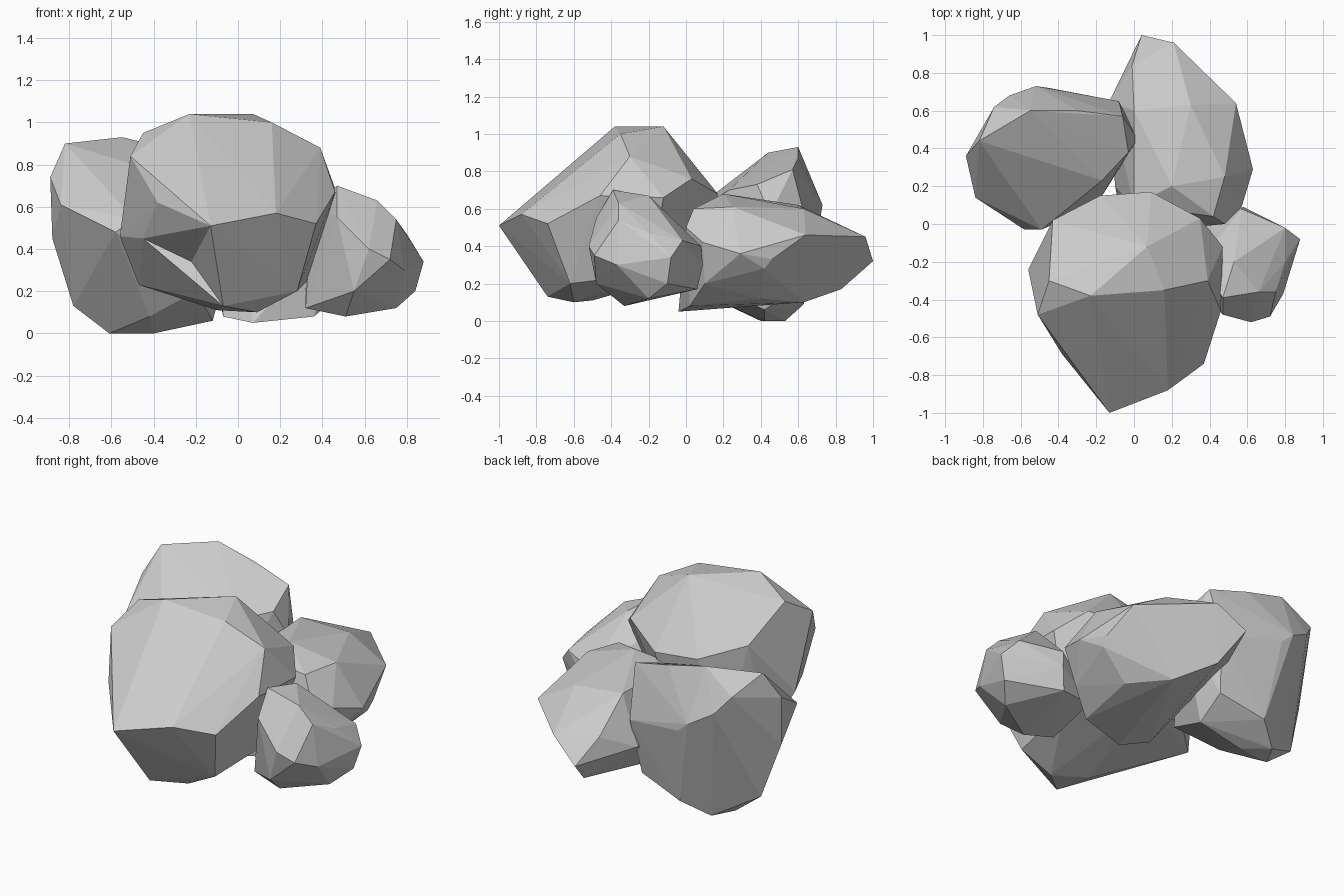
import bpy, bmesh
from mathutils import Vector


def rock(name, corners, dents=()):
    """Flat-faced boulder: hull around its corner points, with a few chipped facets."""
    bm = bmesh.new()
    for c in corners:
        bm.verts.new(c)
    bmesh.ops.convex_hull(bm, input=bm.verts)
    bmesh.ops.delete(bm, geom=[v for v in bm.verts if not v.link_faces], context='VERTS')
    # push the facet nearest to each chip inward to the chip point
    for d in dents:
        d = Vector(d)
        face = min(bm.faces, key=lambda f: (f.calc_center_median() - d).length)
        bmesh.ops.poke(bm, faces=[face])["verts"][0].co = d
    bmesh.ops.recalc_face_normals(bm, faces=bm.faces)
    mesh = bpy.data.meshes.new(name)
    bm.to_mesh(mesh)
    bm.free()
    obj = bpy.data.objects.new(name, mesh)
    bpy.context.collection.objects.link(obj)
    return obj


# Large boulder at the front, with a slanted face and pointed nose
rock("front_boulder", [
    (-.13, -1, .51), (.18, -.88, .57), (.37, -.74, .52), (-.38, -.69, .62),
    (-.51, -.48, .84), (-.45, -.3, .95), (-.23, -.38, 1.04), (.16, -.35, 1.0),
    (.07, -.12, 1.04), (.39, -.3, .88), (.46, -.46, .67), (.47, -.12, .66),
    (.35, .03, .76), (.09, .17, .68), (-.18, .15, .7), (-.43, .02, .8),
    (-.56, -.24, .46), (-.45, -.47, .45), (-.47, -.1, .23), (-.07, -.74, .13),
    (.09, -.6, .1), (-.1, -.5, .11), (.28, -.62, .2), (.33, -.2, .25),
    (0, .1, .28), (-.3, .05, .28),
], dents=[(-.22, -.6, .34)])

# Left boulder with a big sloping top facet
rock("left_boulder", [
    (-.55, .6, .93), (-.3, .6, .87), (-.06, .57, .81), (-.82, .44, .9),
    (-.03, .38, .73), (-.17, .23, .7), (-.49, -.03, .54), (-.58, -.03, .48),
    (-.84, .14, .61), (-.89, .36, .74), (-.88, .35, .45), (-.74, .62, .8),
    (-.66, .68, .7), (-.52, .73, .62), (-.45, .72, .56), (-.08, .65, .5),
    (.02, .45, .57), (-.78, .4, .13), (-.54, .53, 0), (-.61, .4, 0),
    (-.4, .42, 0), (-.4, .63, .09), (-.12, .59, .17), (-.12, .42, .06),
    (-.42, .23, .08), (-.2, .1, .2),
])

# Long, low boulder reaching to the back
rock("back_boulder", [
    (.04, 1, .32), (.21, .96, .45), (-.01, .84, .45), (-.13, .65, .35),
    (.41, .75, .46), (.54, .64, .46), (.58, .46, .33), (.63, .29, .36),
    (.57, .42, .28), (.57, .09, .42), (.3, .63, .6), (0, .6, .62), (.2, .2, .68),
    (0, .1, .6), (.48, .25, .61), (.42, .04, .6), (.1, .83, .17), (.25, .63, .1),
    (.4, .4, .12), (.07, -.04, .05), (-.07, .05, .08), (.36, .02, .08),
    (.5, .1, .2), (-.1, .2, .3), (.48, 0, .5),
])

# Small rounded boulder on the right
rock("right_boulder", [
    (.47, -.39, .7), (.53, -.2, .67), (.66, -.36, .63), (.75, -.36, .54),
    (.8, -.2, .47), (.88, -.08, .34), (.8, -.02, .43), (.57, .08, .4),
    (.84, -.1, .2), (.79, -.37, .3), (.72, -.49, .35), (.62, -.52, .4),
    (.47, -.48, .55), (.75, -.2, .12), (.51, -.33, .08), (.32, -.3, .12),
    (.32, 0, .2), (.55, .06, .17), (.58, .09, .3), (.55, -.48, .2),
    (.6, -.07, .53), (.35, -.2, .6),
])
